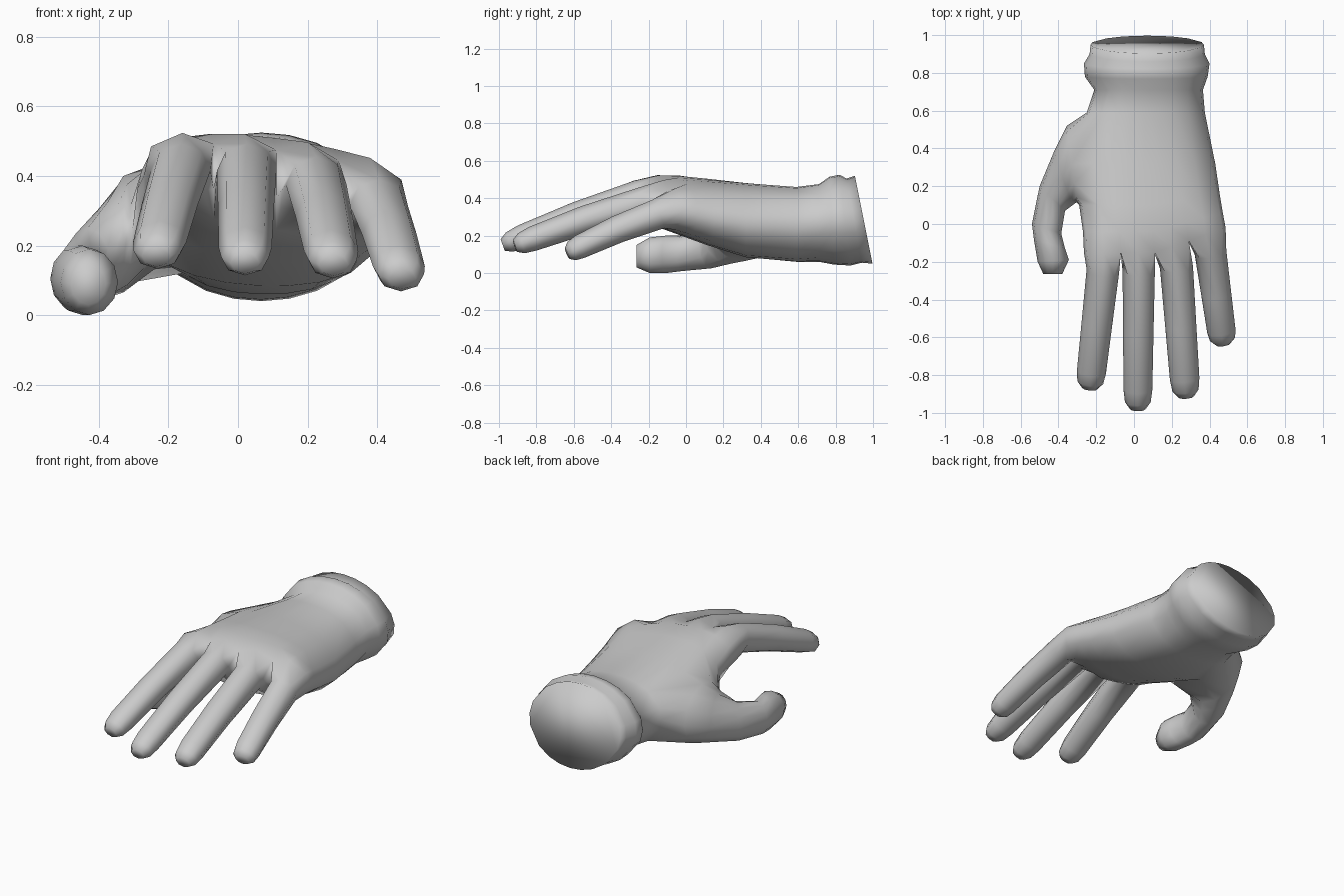
import bpy, bmesh, math
from mathutils import Vector

if "Cube" in bpy.data.objects:
    bpy.data.objects.remove(bpy.data.objects["Cube"])

bm = bmesh.new()
COLS = [-0.96 + 0.24 * k for k in range(9)]   # two columns per finger


def palm_ring(y, x0, x1, zb, zt, slope, p, shear=0, skew=0, valley=0):
    """Closed section: left mid, 9 top, right mid, 9 bottom (right to left)."""
    xc, w, zc, h = (x0 + x1) / 2, (x1 - x0) / 2, (zb + zt) / 2, (zt - zb) / 2
    pts = [(-1, 0)] + [(x, 1) for x in COLS] + [(1, 0)] + [(x, -1) for x in reversed(COLS)]
    ring = []
    for i, (x, s) in enumerate(pts):
        z = s * h * (1 - abs(x) ** p) ** (1 / p)
        if i in (3, 5, 7):      # valleys between fingers
            z -= valley
        ring.append(bm.verts.new((xc + w * x, y - shear * z + skew * max(0, x),
                                  zc + z + slope * x)))
    return ring


def bridge(a, b, skip=()):
    n = len(a)
    for i in range(n):
        if i not in skip:
            bm.faces.new((a[i], a[(i + 1) % n], b[(i + 1) % n], b[i]))


def loft(base, rings):
    """Extrude a hole boundary through rings of points and cap the end."""
    prev = base
    for pts in rings:
        cur = [bm.verts.new(p) for p in pts]
        bridge(prev, cur)
        prev = cur
    bm.faces.new(prev)


def oval(ctr, side, up, n, first):
    """Ring of n points running clockwise from the given angle."""
    angles = [math.radians(first - 360 / n * j) for j in range(n)]
    return [ctr + side * math.cos(t) + up * math.sin(t) for t in angles]


# cuff and palm: y, left, right, bottom, top, tilt, roundness, shear, skew, valley
sections = [
    (0.95, -0.23, 0.37, 0.05, 0.52, 0.00, 2.0, 0.20),
    (0.90, -0.235, 0.375, 0.055, 0.505, 0.00, 2.0, 0.18),
    (0.85, -0.265, 0.40, 0.04, 0.525, 0.00, 2.0, 0.12),
    (0.78, -0.26, 0.39, 0.045, 0.515, 0.00, 2.0, 0.05),
    (0.71, -0.21, 0.365, 0.06, 0.475, 0.00, 2.1),
    (0.59, -0.25, 0.375, 0.06, 0.46, -0.01, 2.2),
    (0.32, -0.32, 0.43, 0.085, 0.48, -0.02, 2.2),
    (0.10, -0.29, 0.455, 0.155, 0.50, -0.035, 2.3, 0, 0.05),
    (-0.04, -0.27, 0.47, 0.205, 0.51, -0.045, 2.5, 0, 0.10),
    (-0.15, -0.265, 0.485, 0.245, 0.51, -0.05, 2.8, 0, 0.13, 0.035),
]
palm = [palm_ring(*s) for s in sections]
bm.faces.new(palm[0])
for k in range(len(palm) - 1):
    # leave the thumb hole open on the left side
    bridge(palm[k], palm[k + 1], skip=(18, 19, 0, 1) if k in (5, 6) else ())

# thumb: outer xy, inner xy, bottom, top
a, m, c = palm[5], palm[6], palm[7]
thumb_base = [a[2], m[2], c[2], c[1], c[0], c[19], c[18], m[18], a[18], a[19], a[0], a[1]]
thumb = [
    ((-0.355, 0.52), (-0.305, 0.115), 0.065, 0.40),
    ((-0.425, 0.38), (-0.325, 0.10), 0.05, 0.325),
    ((-0.50, 0.20), (-0.365, 0.07), 0.025, 0.25),
    ((-0.54, 0.00), (-0.385, -0.05), 0.01, 0.20),
    ((-0.53, -0.08), (-0.365, -0.13), 0.00, 0.20),
    ((-0.51, -0.20), (-0.345, -0.19), 0.00, 0.19),
    ((-0.48, -0.265), (-0.38, -0.265), 0.03, 0.15),
]
rings = []
for o, i, zb, zt in thumb:
    o, i = Vector((*o, (zb + zt) / 2)), Vector((*i, (zb + zt) / 2))
    rings.append(oval((o + i) / 2, (i - o) / 2, Vector((0, 0, (zt - zb) / 2)), 12, 120))
loft(thumb_base, rings)

# fingers: start, tip, radius
fingers = [
    ((-0.165, -0.25, 0.415), (-0.235, -0.87, 0.17), 0.084),
    ((0.025, -0.25, 0.415), (0.02, -0.98, 0.15), 0.083),
    ((0.225, -0.23, 0.375), (0.275, -0.915, 0.145), 0.085),
    ((0.405, -0.15, 0.315), (0.472, -0.635, 0.105), 0.082),
]
front = palm[-1]
T, B = front[1:10], front[19:10:-1]
M = [front[0]]
for k in (2, 4, 6):     # webs between fingers
    M.append(bm.verts.new(T[k].co.lerp(B[k].co, 0.6) + Vector((0, -0.01, 0))))
M.append(front[10])
for f, (start, tip, r) in enumerate(fingers):
    k = 2 * f
    base = [T[k], T[k + 1], T[k + 2], M[f + 1], B[k + 2], B[k + 1], B[k], M[f]]
    p0, p1 = Vector(start), Vector(tip)
    d = (p1 - p0).normalized()
    side = Vector((0, 0, 1)).cross(d).normalized()
    up = Vector((0, d.z, -d.y)).normalized()
    rings = []
    for t, wide, tall in ((0, 1.03, 1), (0.45, 0.97, 0.9), (0.86, 0.92, 0.78),
                          (0.95, 0.82, 0.66), (1, 0.5, 0.4)):
        ctr = p0.lerp(p1, t) + Vector((0, 0, 0.05 * t * (1 - t)))
        rings.append(oval(ctr, side * r * wide, up * r * tall, 8, 135))
    loft(base, rings)

bmesh.ops.recalc_face_normals(bm, faces=bm.faces)
for face in bm.faces:
    face.smooth = True
mesh = bpy.data.meshes.new("glove")
bm.to_mesh(mesh)
bm.free()
glove = bpy.data.objects.new("glove", mesh)
bpy.context.collection.objects.link(glove)
